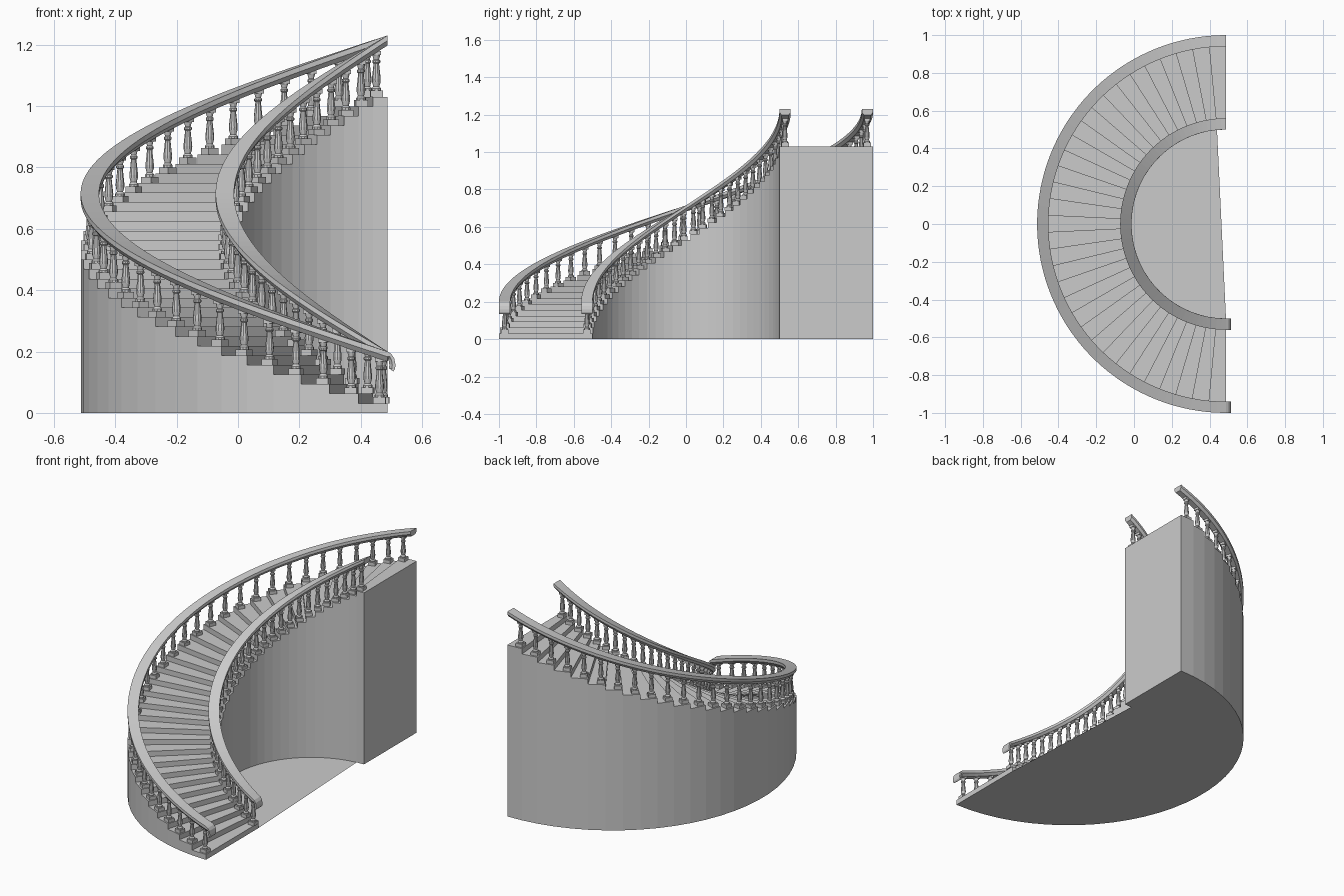
import bpy, bmesh
from math import pi, sin, cos
from mathutils import Vector, Matrix

if "Cube" in bpy.data.objects:
    bpy.data.objects.remove(bpy.data.objects["Cube"])

CX = 0.487            # centre of the curve
N = 33                # steps in the half turn
R_IN, R_OUT = 0.5, 1.0
TOP = 1.03
RISE = TOP / N


def polar(r, t, z):
    """Point on the stair curve, t = 0 at the foot, 1 at the landing."""
    a = -pi / 2 - pi * t
    return Vector((CX + r * cos(a), r * sin(a), z))


def finish(bm, name):
    bmesh.ops.remove_doubles(bm, verts=bm.verts, dist=1e-5)
    bmesh.ops.recalc_face_normals(bm, faces=bm.faces)
    me = bpy.data.meshes.new(name)
    bm.to_mesh(me)
    bm.free()
    return me


def add(name, me, matrix=None):
    ob = bpy.data.objects.new(name, me)
    bpy.context.collection.objects.link(ob)
    if matrix is not None:
        ob.matrix_world = matrix
    return ob


# solid flight: treads, risers and curved walls
bm = bmesh.new()


def face(*pts):
    bm.faces.new([bm.verts.new(p) for p in pts])


for i in range(N):
    t0, t1, h, low = i / N, (i + 1) / N, RISE * (i + 1), RISE * i
    face(polar(R_IN, t0, h), polar(R_OUT, t0, h), polar(R_OUT, t1, h), polar(R_IN, t1, h))
    face(polar(R_IN, t0, low), polar(R_OUT, t0, low), polar(R_OUT, t0, h), polar(R_IN, t0, h))
    face(polar(R_IN, t0, 0), polar(R_OUT, t0, 0), polar(R_OUT, t1, 0), polar(R_IN, t1, 0))
    for r in (R_IN, R_OUT):
        face(polar(r, t0, 0), polar(r, t1, 0), polar(r, t1, h), polar(r, t0, h))
face(polar(R_IN, 1, 0), polar(R_OUT, 1, 0), polar(R_OUT, 1, TOP), polar(R_IN, 1, TOP))
add("stair_flight", finish(bm, "stair_flight"))

# floor sheet filling the inside of the curve
bm = bmesh.new()
bm.faces.new([bm.verts.new(polar(R_IN, i / N, 0)) for i in range(N)])
floor = finish(bm, "floor_sheet")
if floor.polygons[0].normal.z < 0:
    floor.flip_normals()
add("floor_sheet", floor)

# baluster: square plinth and cap with a turned body between
bm = bmesh.new()
HB = 0.15


def block(w, z0, z1):
    m = Matrix.Translation((0, 0, (z0 + z1) / 2)) @ Matrix.Diagonal((w, w, z1 - z0, 1))
    bmesh.ops.create_cube(bm, size=1, matrix=m)


block(0.040, 0, 0.020)
block(0.029, 0.136, HB)
profile = [(0.016, 0.020), (0.016, 0.027), (0.010, 0.034), (0.014, 0.048), (0.0145, 0.058),
           (0.012, 0.080), (0.009, 0.108), (0.013, 0.112), (0.013, 0.118), (0.009, 0.122),
           (0.013, 0.136)]
S = 10
rings = [[bm.verts.new((r * cos(2 * pi * k / S), r * sin(2 * pi * k / S), z)) for k in range(S)]
         for r, z in profile]
for a, b in zip(rings, rings[1:]):
    for k in range(S):
        bm.faces.new((a[k], a[(k + 1) % S], b[(k + 1) % S], b[k]))
baluster = finish(bm, "baluster")

for side, r in (("inner", 0.53), ("outer", 0.97)):
    # one baluster near the front edge of every tread
    for i in range(N):
        t = (i + 0.28) / N
        m = Matrix.Translation(polar(r, t, RISE * (i + 1))) @ Matrix.Rotation(-pi * t, 4, 'Z')
        add(f"{side}_baluster_{i + 1}", baluster, m)

    # handrail: swept section with a drooping curl at the foot
    section = [(-0.03, 0), (0.03, 0), (0.03, 0.017), (0.018, 0.033), (-0.018, 0.033), (-0.03, 0.017)]
    curl = [(0.019, 0.135, 0.8, -0.6), (0.025, 0.143, 1, -0.1), (0.026, 0.158, 1, 0.05),
            (0.022, 0.178, 0.9, 0.4), (0.012, 0.193, 0.5, 0.85)]
    bm = bmesh.new()
    loops = []
    for dx, z, nx, nz in curl:
        k = 0.6
        loops.append([bm.verts.new((CX + dx - nx * d * k, -(r + w), z - nz * d * k))
                      for w, d in section])
    M = 2 * N
    for j in range(M + 1):
        t = j / M
        loops.append([bm.verts.new(polar(r + w, t, 0.2 + TOP * t - d)) for w, d in section])
    n = len(section)
    for a, b in zip(loops, loops[1:]):
        for k in range(n):
            bm.faces.new((a[k], a[(k + 1) % n], b[(k + 1) % n], b[k]))
    bm.faces.new(loops[0])
    bm.faces.new(loops[-1])
    add(f"{side}_handrail", finish(bm, f"{side}_handrail"))
